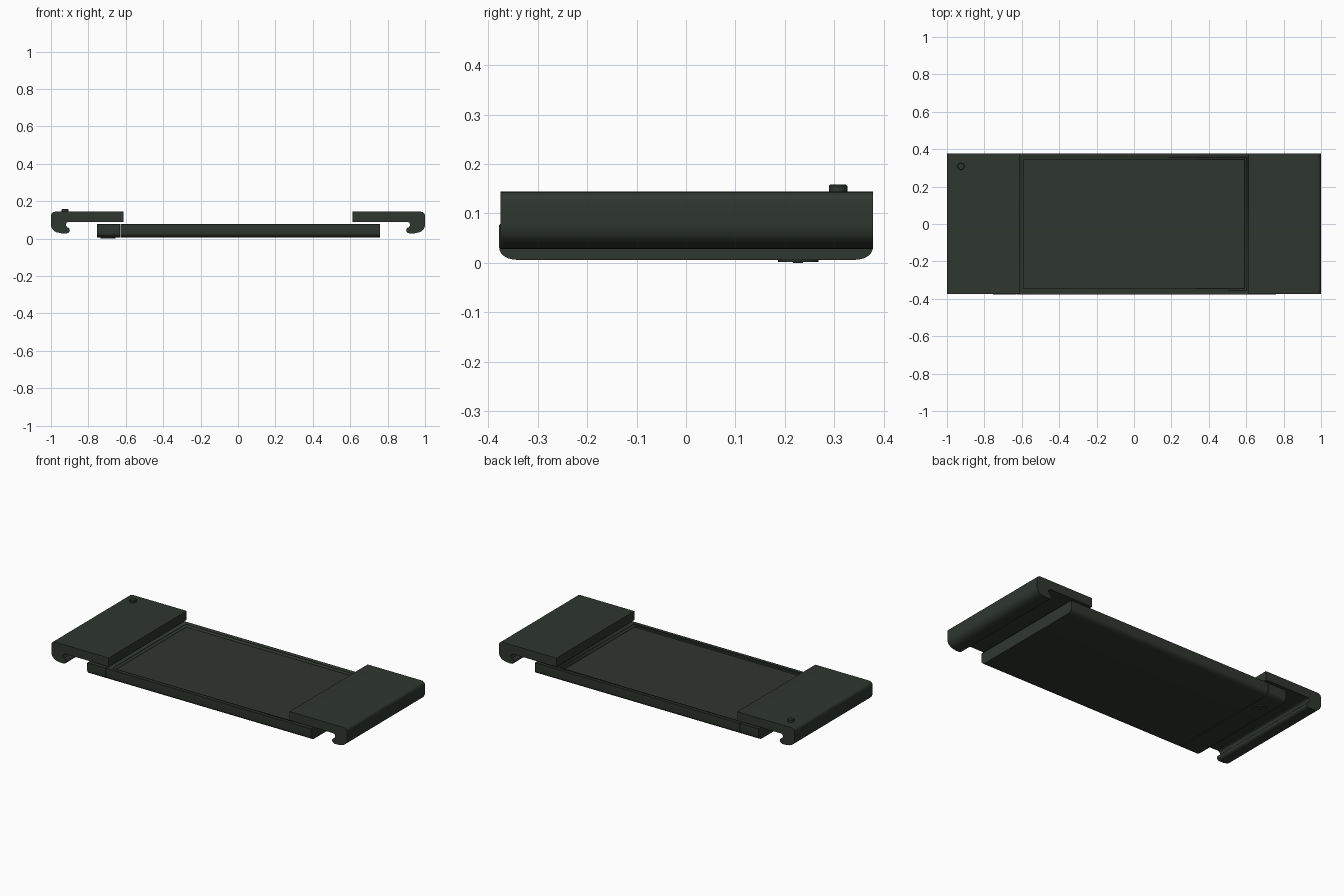
import bpy, bmesh, math

if "Cube" in bpy.data.objects:
    bpy.data.objects.remove(bpy.data.objects["Cube"])

mat = bpy.data.materials.new("dark olive")
mat.diffuse_color = (0.028, 0.037, 0.028, 1)
mat.use_nodes = True
mat.node_tree.nodes["Principled BSDF"].inputs["Base Color"].default_value = mat.diffuse_color


def finish(name, bm, angle=35):
    bmesh.ops.recalc_face_normals(bm, faces=bm.faces)
    me = bpy.data.meshes.new(name)
    bm.to_mesh(me)
    bm.free()
    ob = bpy.data.objects.new(name, me)
    bpy.context.collection.objects.link(ob)
    me.materials.append(mat)
    bpy.ops.object.select_all(action='DESELECT')
    ob.select_set(True)
    bpy.context.view_layer.objects.active = ob
    bpy.ops.object.shade_smooth_by_angle(angle=math.radians(angle))
    return ob


def extrude(name, pts, vec):
    """Closed 3D outline swept along a vector."""
    bm = bmesh.new()
    face = bm.faces.new([bm.verts.new(p) for p in pts])
    res = bmesh.ops.extrude_face_region(bm, geom=[face], use_keep_orig=True)
    verts = [g for g in res["geom"] if isinstance(g, bmesh.types.BMVert)]
    bmesh.ops.translate(bm, verts=verts, vec=vec)
    return finish(name, bm)


def arc(cx, cz, rx, rz, a0, a1, n=6):
    return [(cx + rx * math.cos(math.radians(a0 + (a1 - a0) * i / n)),
             cz + rz * math.sin(math.radians(a0 + (a1 - a0) * i / n))) for i in range(n + 1)]


def box(name, x0, x1, y0, y1, z0, z1):
    return extrude(name, [(x0, y0, z0), (x1, y0, z0), (x1, y1, z0), (x0, y1, z0)], (0, 0, z1 - z0))


def disc(name, x, y, r, z0, z1, n=24, top=1.0):
    bm = bmesh.new()
    bmesh.ops.create_cone(bm, cap_ends=True, segments=n, radius1=r, radius2=r * top, depth=z1 - z0)
    bmesh.ops.translate(bm, verts=bm.verts, vec=(x, y, (z0 + z1) / 2))
    return finish(name, bm)


# base tray with rounded lower long edges, and its separate end section
W = 0.378
section = ([(W, 0.076), (W - 0.002, 0.078), (-W + 0.002, 0.078), (-W, 0.076)]
           + arc(-W + 0.036, 0.030, 0.036, 0.024, 180, 270)
           + arc(W - 0.036, 0.030, 0.036, 0.024, 270, 360))
for name, x0, x1 in (("base_tray", -0.628, 0.758), ("base_end_section", -0.755, -0.631)):
    part = extrude(name, [(x0, y, z) for y, z in section], (x1 - x0, 0, 0))
    if name == "base_tray":
        tray = part

# stepped recess in the tray top
for i, (x, y, z) in enumerate(((0.602, 0.356, 0.073), (0.590, 0.344, 0.064))):
    cutter = box("recess_cutter_%d" % i, -x, x, -y, y, z, 0.12)
    cutter.hide_render = True
    cutter.hide_set(True)
    cutter.display_type = 'WIRE'
    mod = tray.modifiers.new("recess", 'BOOLEAN')
    mod.operation = 'DIFFERENCE'
    mod.solver = 'EXACT'
    mod.object = cutter

# end clamps: plate with a hook that curls back underneath
hook = ([(0.612, 0.090), (0.612, 0.144)]
        + arc(0.978, 0.122, 0.022, 0.022, 90, 0, 5)
        + arc(0.955, 0.075, 0.045, 0.043, 0, -75, 6)
        + [(0.945, 0.029)]
        + arc(0.919, 0.045, 0.020, 0.017, 270, 130, 6)
        + [(0.914, 0.061)]
        + arc(0.905, 0.075, 0.015, 0.015, -50, 90, 6))
for side, name in ((-1, "left_clamp"), (1, "right_clamp")):
    extrude(name, [(side * x, -0.375, z) for x, z in hook], (0, 0.753, 0))

# push button on the left clamp
disc("button_stem", -0.925, 0.308, 0.019, 0.140, 0.155)
disc("button_cap", -0.925, 0.308, 0.019, 0.155, 0.158, top=0.85)

# round cover with a small boss under the base
disc("underside_cover", -0.695, 0.227, 0.041, 0.002, 0.008)
disc("underside_boss", -0.695, 0.227, 0.010, 0.0, 0.004, 12)
